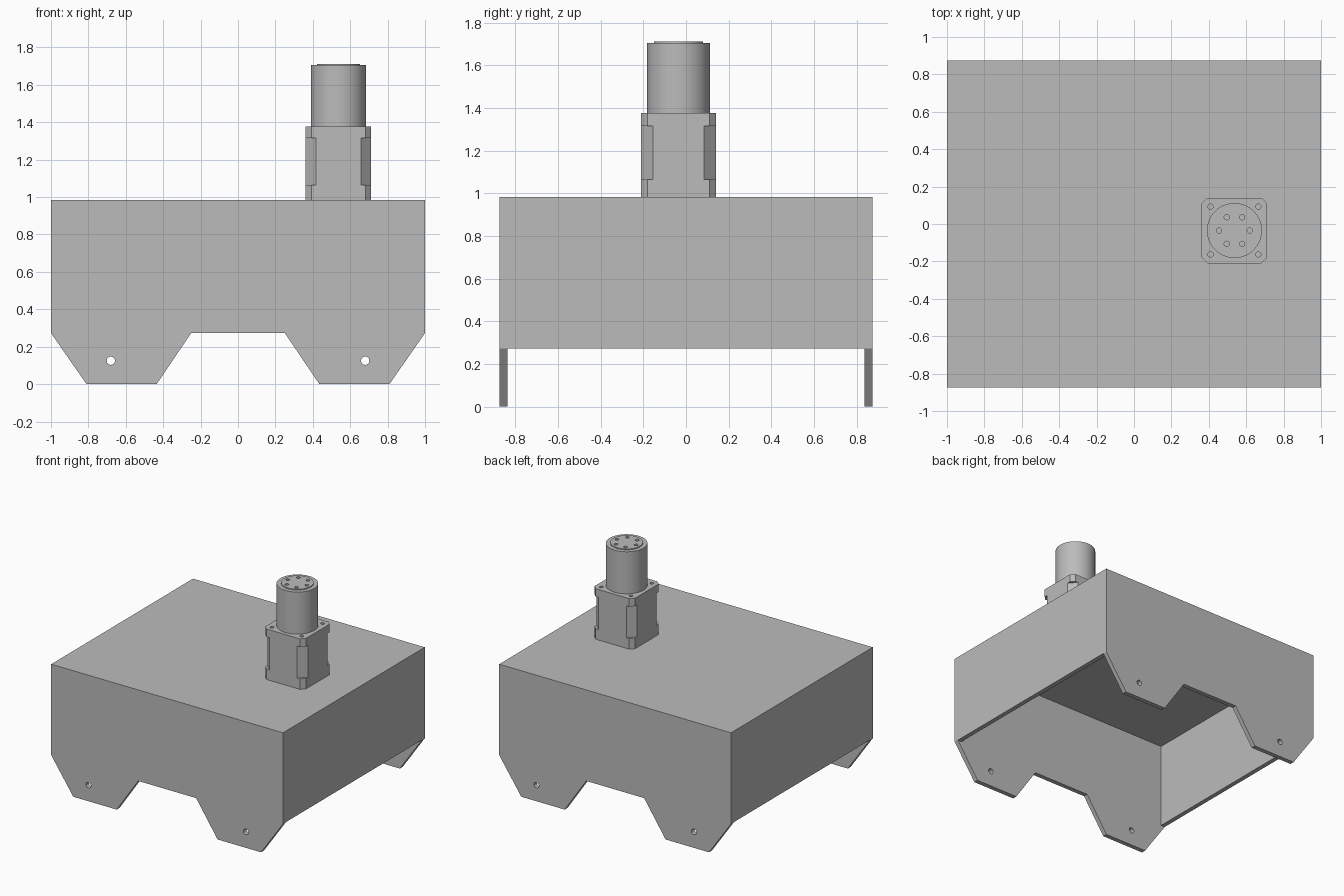
import bpy, bmesh, math
from mathutils import Matrix, Vector

old = bpy.data.objects.get("Cube")
if old:
    bpy.data.objects.remove(old, do_unlink=True)

grey = bpy.data.materials.new("plain grey")
grey.use_nodes = True
colour = (0.5, 0.5, 0.5, 1)
grey.diffuse_color = colour
grey.node_tree.nodes["Principled BSDF"].inputs["Base Color"].default_value = colour


def make_object(name, bm):
    bmesh.ops.recalc_face_normals(bm, faces=bm.faces)
    mesh = bpy.data.meshes.new(name)
    bm.to_mesh(mesh)
    bm.free()
    mesh.materials.append(grey)
    obj = bpy.data.objects.new(name, mesh)
    bpy.context.collection.objects.link(obj)
    return obj


def prism(name, points, offset):
    """Extrude a closed outline of 3D points by an offset."""
    bm = bmesh.new()
    face = bm.faces.new([bm.verts.new(p) for p in points])
    result = bmesh.ops.extrude_face_region(bm, geom=[face])
    moved = [v for v in result["geom"] if isinstance(v, bmesh.types.BMVert)]
    bmesh.ops.translate(bm, verts=moved, vec=offset)
    return make_object(name, bm)


def box(name, size, centre, turn=0):
    bm = bmesh.new()
    matrix = (Matrix.Translation(centre) @ Matrix.Rotation(turn, 4, "Z")
              @ Matrix.Diagonal((*size, 1)))
    bmesh.ops.create_cube(bm, size=1, matrix=matrix)
    return make_object(name, bm)


def cylinder(name, radius, depth, centre, segments, tilt=0):
    bm = bmesh.new()
    matrix = Matrix.Translation(centre) @ Matrix.Rotation(tilt, 4, "X")
    bmesh.ops.create_cone(bm, cap_ends=True, segments=segments, radius1=radius,
                          radius2=radius, depth=depth, matrix=matrix)
    return make_object(name, bm)


def cut(obj, cutters):
    for cutter in cutters:
        cutter.hide_render = True
        mod = obj.modifiers.new("cut", "BOOLEAN")
        mod.operation = "DIFFERENCE"
        mod.solver = "EXACT"
        mod.object = cutter
        bpy.ops.object.select_all(action="DESELECT")
        bpy.context.view_layer.objects.active = obj
        obj.select_set(True)
        bpy.ops.object.modifier_apply(modifier=mod.name)
        bpy.data.objects.remove(cutter, do_unlink=True)


def smooth(obj):
    bpy.ops.object.select_all(action="DESELECT")
    bpy.context.view_layer.objects.active = obj
    obj.select_set(True)
    bpy.ops.object.shade_smooth_by_angle(angle=math.radians(30))


# Open-bottomed housing with four tapered feet
HALF_Y, WALL, SKIRT, DECK = 0.873, 0.036, 0.273, 0.983
half = [(0.25, SKIRT), (0.435, 0), (0.81, 0), (1, SKIRT), (1, DECK)]
outline = half + [(-x, z) for x, z in reversed(half)]
housing = prism("housing", [(x, -HALF_Y, z) for x, z in outline], (0, 2 * HALF_Y, 0))
inner_y = 2 * (HALF_Y - WALL)
cut(housing, [
    box("foot_gap_cutter", (3, inner_y, 1), (0, 0, SKIRT - 0.5)),
    box("cavity_cutter", (2 - 2 * WALL, inner_y, DECK - WALL + 0.2),
        (0, 0, (DECK - WALL - 0.2) / 2)),
] + [cylinder("pin_hole_cutter", 0.022, 3, (x, 0, 0.125), 24, math.pi / 2)
     for x in (-0.68, 0.68)])
smooth(housing)

# Square gearbox block with chamfered corners, relieved corners and bolt holes
AXIS = Vector((0.537, -0.035, 0))
SIDE, CHAMFER, RELIEF, BLOCK_TOP = 0.175, 0.03, 0.055, 1.377
corners = []
for i in range(4):
    spin = Matrix.Rotation(i * math.pi / 2, 3, "Z")
    for x, y in ((SIDE, SIDE - CHAMFER), (SIDE - CHAMFER, SIDE)):
        corners.append(AXIS + spin @ Vector((x, y, DECK)))
gearbox = prism("gearbox_block", corners, (0, 0, BLOCK_TOP - DECK))
cutters = []
for i in range(4):
    angle = math.pi / 4 + i * math.pi / 2
    outward = Vector((math.cos(angle), math.sin(angle), 0))
    reach = (2 * SIDE - RELIEF) / math.sqrt(2)
    cutters.append(box("relief_cutter", (0.2, 0.3, 0.25),
                       AXIS + outward * (reach + 0.1) + Vector((0, 0, 1.19)), angle))
    cutters.append(cylinder("bolt_hole_cutter", 0.014, 0.12,
                            AXIS + outward * 0.181 + Vector((0, 0, BLOCK_TOP)), 20))
cut(gearbox, cutters)
smooth(gearbox)

# Round motor barrel and raised end cap with a ring of six holes
BARREL_TOP, CAP_TOP = 1.705, 1.712


def ring_holes():
    return [cylinder("ring_hole_cutter", 0.014, 0.1,
                     AXIS + Vector((0.082 * math.cos(a), 0.082 * math.sin(a), CAP_TOP)), 20)
            for a in (i * math.pi / 3 for i in range(6))]


for name, radius, low, high in (("motor_barrel", 0.147, BLOCK_TOP, BARREL_TOP),
                                ("end_cap", 0.115, BARREL_TOP, CAP_TOP)):
    part = cylinder(name, radius, high - low, AXIS + Vector((0, 0, (low + high) / 2)), 64)
    cut(part, ring_holes())
    smooth(part)
